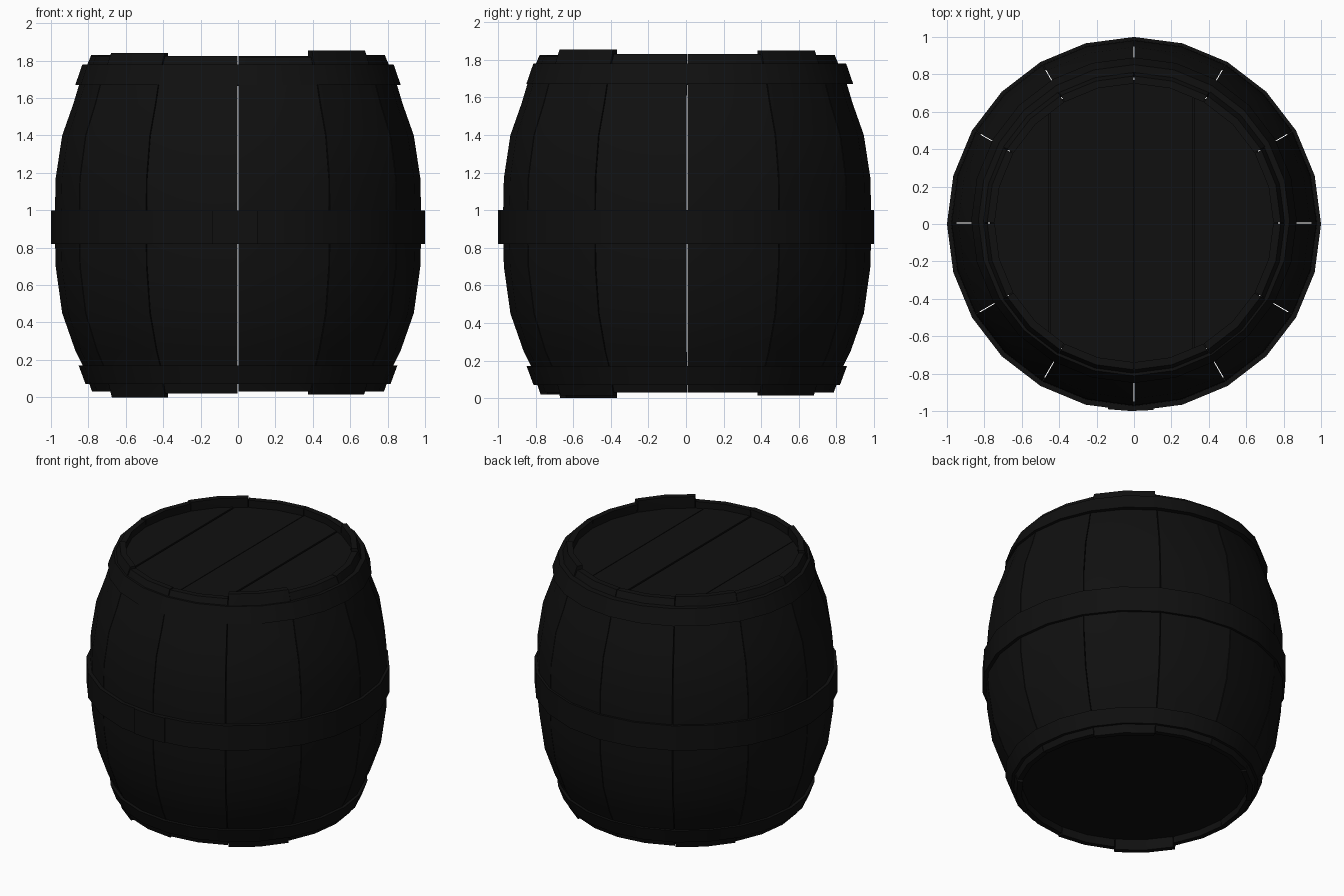
import bpy, bmesh, math
from math import sin, cos, pi, radians

cube = bpy.data.objects.get("Cube")
if cube:
    bpy.data.objects.remove(cube, do_unlink=True)

black = bpy.data.materials.new("charred black")
black.use_nodes = True
COLOUR = (0.005, 0.005, 0.005, 1)
black.diffuse_color = COLOUR
black.node_tree.nodes["Principled BSDF"].inputs["Base Color"].default_value = COLOUR


def finish(name, bm, angle=35):
    bmesh.ops.recalc_face_normals(bm, faces=bm.faces)
    mesh = bpy.data.meshes.new(name)
    bm.to_mesh(mesh)
    bm.free()
    mesh.materials.append(black)
    ob = bpy.data.objects.new(name, mesh)
    bpy.context.collection.objects.link(ob)
    bpy.ops.object.select_all(action="DESELECT")
    ob.select_set(True)
    bpy.context.view_layer.objects.active = ob
    bpy.ops.object.shade_smooth_by_angle(angle=radians(angle))
    return ob


def sweep(name, section, start, end, steps, cy=0.0):
    """Sweep a closed (radius, z) section around z; a full turn closes up."""
    bm = bmesh.new()
    full = abs(end - start) >= 360
    rings = []
    for i in range(steps if full else steps + 1):
        a = radians(start + (end - start) * i / steps)
        rings.append([bm.verts.new((r * cos(a), r * sin(a) + cy, z)) for r, z in section])
    n = len(section)
    for i in range(steps):
        a, b = rings[i], rings[(i + 1) % len(rings)]
        for j in range(n):
            k = (j + 1) % n
            bm.faces.new((a[j], a[k], b[k], b[j]))
    if not full:
        bm.faces.new(rings[0])
        bm.faces.new(rings[-1])
    return finish(name, bm)


# Bulging staves with uneven ends
OUTER = [(0.83, 0.17), (0.87, 0.25), (0.94, 0.45), (0.975, 0.7), (0.98, 0.93),
         (0.975, 1.17), (0.94, 1.4), (0.88, 1.57), (0.85, 1.67)]
TOPS = [1.83, 1.85, 1.825, 1.825, 1.84, 1.83, 1.825, 1.84, 1.825, 1.82, 1.855, 1.83]
BOTTOMS = [0.03, 0.015, 0.03, 0.03, 0.02, 0.03, 0.03, 0.0, 0.02, 0.03, 0.015, 0.03]
for i, (top, low) in enumerate(zip(TOPS, BOTTOMS)):
    section = [(0.78, low)] + OUTER + [(0.785, top), (0.745, top)]
    section += [(r - 0.1, z) for r, z in reversed(OUTER)] + [(0.745, low)]
    sweep(f"stave_{i + 1}", section, i * 30 + 0.15, i * 30 + 29.85, 2, 0.006)

# Hoops
sweep("top_hoop", [(0.83, 1.67), (0.87, 1.67), (0.832, 1.78), (0.79, 1.78)], 0, 360, 24, 0.02)
sweep("bottom_hoop", [(0.78, 0.07), (0.815, 0.07), (0.852, 0.17), (0.81, 0.17)], 0, 360, 24, 0.004)
sweep("middle_hoop", [(0.95, 0.82), (1.0, 0.82), (1.0, 1.0), (0.95, 1.0)], 0, 360, 24, 0.0)
sweep("hoop_overlap", [(0.97, 0.82), (1.005, 0.82), (1.005, 1.0), (0.97, 1.0)], 262, 276, 2, 0.005)


# Lid planks running front to back, cut from a disc
def plank(name, x0, x1, z0, z1, radius=0.77):
    bm = bmesh.new()
    steps = 6
    xs = [x0 + (x1 - x0) * i / steps for i in range(steps + 1)]
    edge = [(x, math.sqrt(max(radius ** 2 - x * x, 0.0001))) for x in xs]
    outline = edge + [(x, -y) for x, y in reversed(edge)]
    face = bm.faces.new([bm.verts.new((x, y, z0)) for x, y in outline])
    out = bmesh.ops.extrude_face_region(bm, geom=[face])
    moved = [v for v in out["geom"] if isinstance(v, bmesh.types.BMVert)]
    bmesh.ops.translate(bm, verts=moved, vec=(0, 0, z1 - z0))
    finish(name, bm)


SEAMS = [-0.77, -0.45, 0.0, 0.32, 0.77]
for i in range(4):
    a, b = SEAMS[i] + 0.004, SEAMS[i + 1] - 0.004
    plank(f"lid_plank_{i + 1}", a, b, 1.71, 1.775 - 0.004 * (i % 2))

# Plain base and backing board beneath the lid
for name, z in (("base_board", 0.1), ("lid_backing", 1.69)):
    bm = bmesh.new()
    bmesh.ops.create_cone(bm, cap_ends=True, segments=24, radius1=0.77, radius2=0.77, depth=0.05)
    bmesh.ops.translate(bm, verts=bm.verts, vec=(0, 0, z))
    finish(name, bm)
